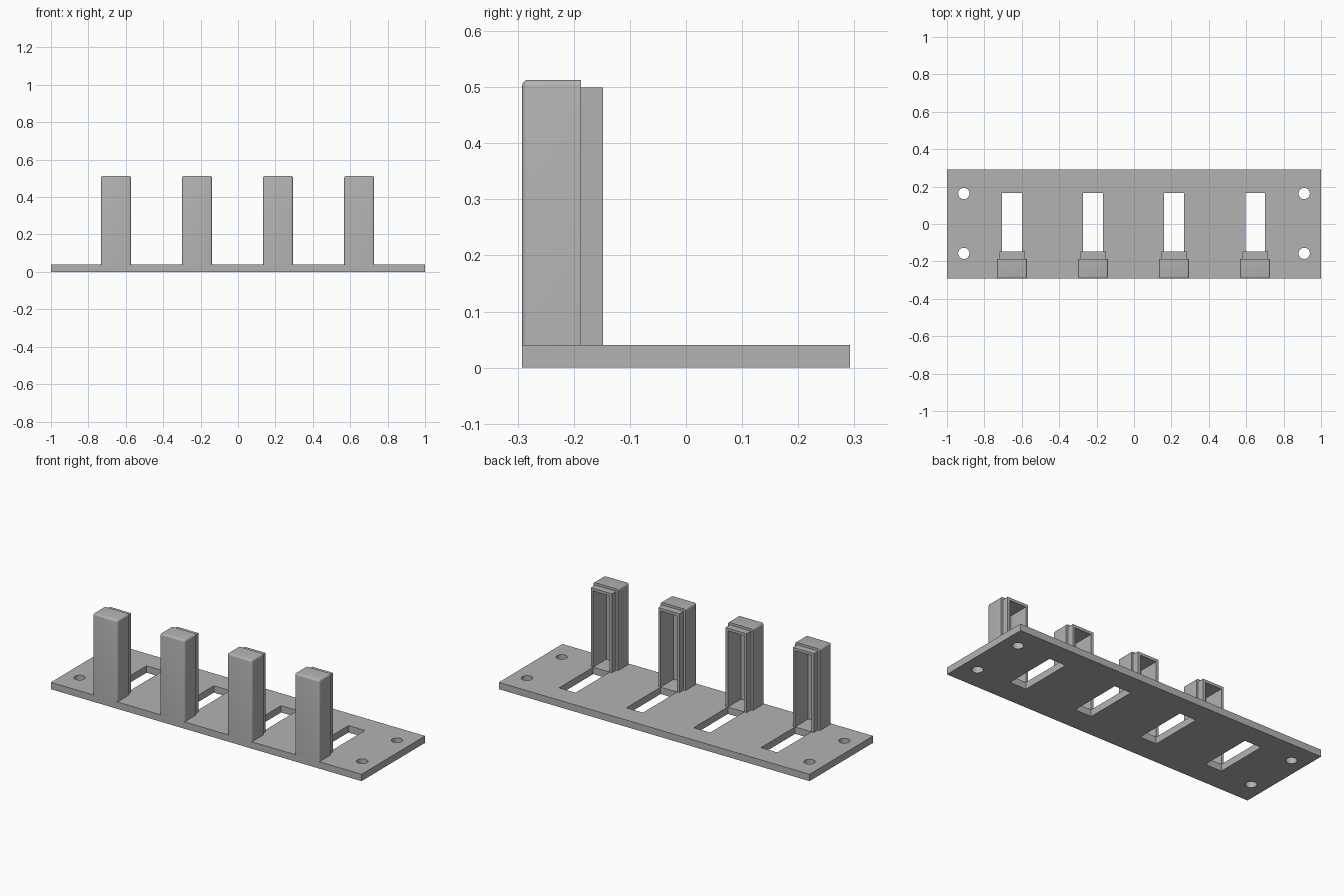
import bpy, bmesh, math
from mathutils import Matrix, Vector

cube = bpy.data.objects.get("Cube")
if cube:
    bpy.data.objects.remove(cube, do_unlink=True)

COLOUR = (0.45, 0.45, 0.45, 1)
grey = bpy.data.materials.new("plain grey")
grey.use_nodes = True
grey.diffuse_color = COLOUR
grey.node_tree.nodes["Principled BSDF"].inputs["Base Color"].default_value = COLOUR

PLATE_TOP = 0.04
HALF_DEPTH = 0.292
POST_X = [-0.652, -0.219, 0.214, 0.648]
SHELL_BACK = -0.187
LIP_BACK = -0.148


def add_box(bm, x, y, z):
    """Add a box from (min, max) pairs and return its vertices."""
    size = [b - a for a, b in (x, y, z)]
    centre = Vector([(a + b) / 2 for a, b in (x, y, z)])
    matrix = Matrix.Translation(centre) @ Matrix.Diagonal((*size, 1))
    return bmesh.ops.create_cube(bm, size=1, matrix=matrix)["verts"]


def make_object(name, bm):
    mesh = bpy.data.meshes.new(name)
    bm.to_mesh(mesh)
    bm.free()
    mesh.materials.append(grey)
    obj = bpy.data.objects.new(name, mesh)
    bpy.context.collection.objects.link(obj)
    return obj


def cut(obj, cutter_bm):
    """Subtract the cutter, apply the result and discard the cutter."""
    cutter = make_object("cutter", cutter_bm)
    cutter.hide_render = True
    mod = obj.modifiers.new("cut", "BOOLEAN")
    mod.operation = "DIFFERENCE"
    mod.solver = "EXACT"
    mod.object = cutter
    bpy.context.view_layer.objects.active = obj
    bpy.ops.object.modifier_apply(modifier=mod.name)
    bpy.data.objects.remove(cutter, do_unlink=True)


def smooth(obj):
    bpy.ops.object.select_all(action="DESELECT")
    obj.select_set(True)
    bpy.context.view_layer.objects.active = obj
    bpy.ops.object.shade_smooth_by_angle(angle=math.radians(35))


# Base plate with slots and screw holes
bm = bmesh.new()
add_box(bm, (-1, 1), (-HALF_DEPTH, HALF_DEPTH), (0, PLATE_TOP))
plate = make_object("base_plate", bm)
bm = bmesh.new()
for x in POST_X:
    add_box(bm, (x - 0.053, x + 0.053), (LIP_BACK, 0.166), (-0.1, 0.1))
for x in (-0.91, 0.91):
    for y in (-0.157, 0.163):
        bmesh.ops.create_cone(bm, cap_ends=True, segments=32, radius1=0.03, radius2=0.03,
                              depth=0.2, matrix=Matrix.Translation((x, y, 0)))
cut(plate, bm)
smooth(plate)


def cavity():
    bm = bmesh.new()
    add_box(bm, (-0.053, 0.053), (-0.268, 0), (PLATE_TOP - 0.1, 0.483))
    return bm


# Outer shell of a post, rounded except at the back and the base
bm = bmesh.new()
add_box(bm, (-0.08, 0.08), (-HALF_DEPTH, SHELL_BACK), (PLATE_TOP, 0.513))
edges = [e for e in bm.edges
         if not all(v.co.y > SHELL_BACK - 0.01 for v in e.verts)
         and not all(v.co.z < PLATE_TOP + 0.01 for v in e.verts)]
bmesh.ops.bevel(bm, geom=edges, offset=0.011, segments=4, profile=0.5, affect="EDGES")
shell = make_object("post_shell_1", bm)
cut(shell, cavity())
smooth(shell)

# Narrower lip behind the shell
bm = bmesh.new()
add_box(bm, (-0.068, 0.068), (SHELL_BACK, LIP_BACK), (PLATE_TOP, 0.499))
lip = make_object("post_lip_1", bm)
cut(lip, cavity())

# Repeat the post along the plate
for part, name in ((shell, "post_shell"), (lip, "post_lip")):
    part.location.x = POST_X[0]
    for i, x in enumerate(POST_X[1:], 2):
        copy = part.copy()
        copy.name = f"{name}_{i}"
        copy.location.x = x
        bpy.context.collection.objects.link(copy)
